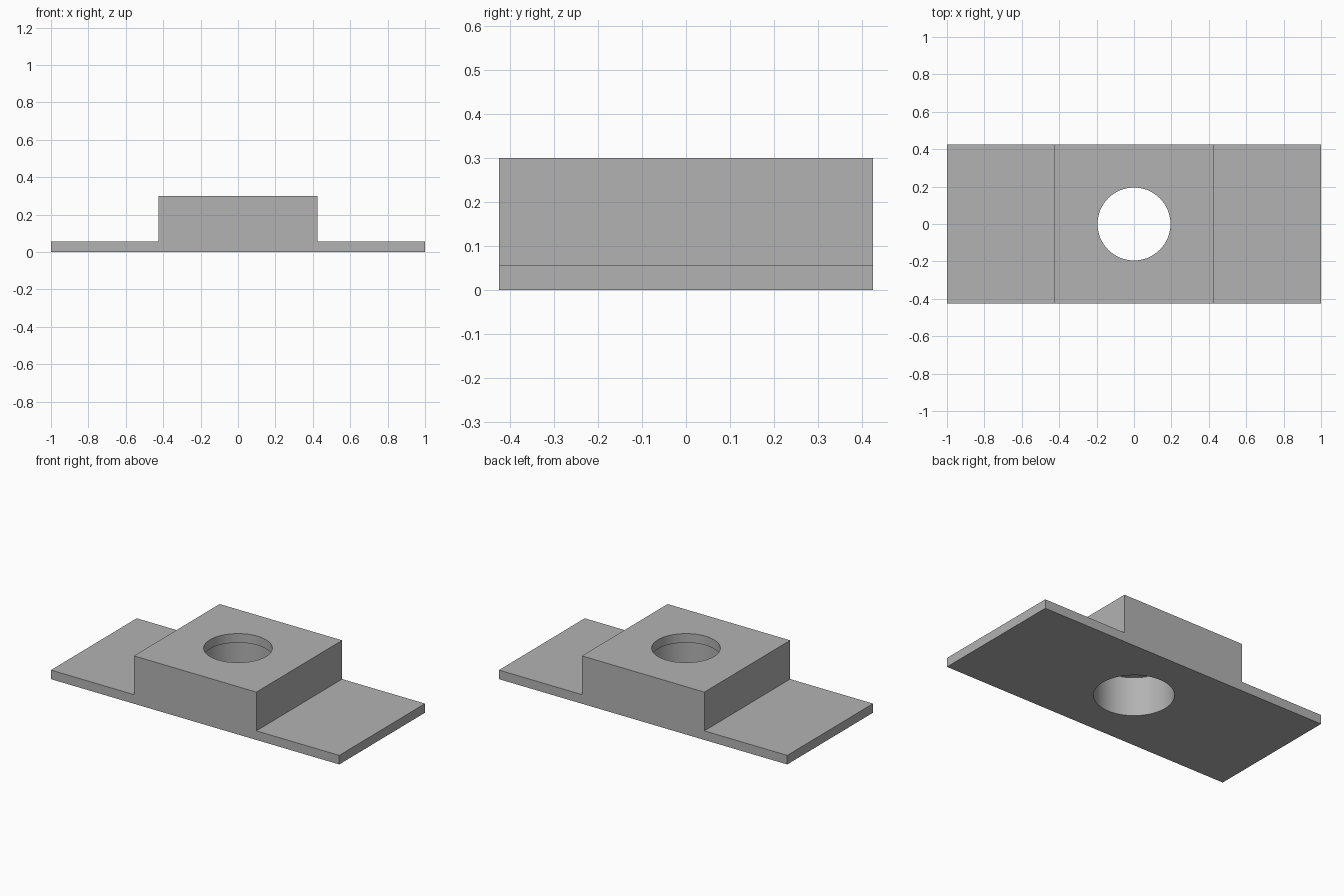
import bpy
import bmesh
from math import tau
from mathutils import Matrix, Vector

LENGTH, WIDTH, HEIGHT = 2.0, 0.85, 0.3
THICK = 0.057            # flange and top lip thickness
BLOCK = 0.425            # half width of the raised block
LIP_R, BORE_R = 0.195, 0.225

default = bpy.data.objects.get("Cube")
if default:
    bpy.data.objects.remove(default, do_unlink=True)

# Material
grey = bpy.data.materials.new("plain grey")
grey.use_nodes = True
colour = (0.45, 0.45, 0.45, 1)
grey.diffuse_color = colour
grey.node_tree.nodes["Principled BSDF"].inputs["Base Color"].default_value = colour


def make_object(name, bm):
    bmesh.ops.recalc_face_normals(bm, faces=bm.faces[:])
    mesh = bpy.data.meshes.new(name)
    bm.to_mesh(mesh)
    bm.free()
    mesh.materials.append(grey)
    obj = bpy.data.objects.new(name, mesh)
    bpy.context.collection.objects.link(obj)
    return obj


# Flanged block: stepped profile extruded front to back
half = [(LENGTH / 2, 0), (LENGTH / 2, THICK), (BLOCK, THICK), (BLOCK, HEIGHT)]
profile = half + [(-x, z) for x, z in reversed(half)]
bm = bmesh.new()
face = bm.faces.new([bm.verts.new((x, -WIDTH / 2, z)) for x, z in profile])
swept = bmesh.ops.extrude_face_region(bm, geom=[face])["geom"]
bmesh.ops.translate(bm, vec=Vector((0, WIDTH, 0)),
                    verts=[v for v in swept if isinstance(v, bmesh.types.BMVert)])
body = make_object("flanged_block", bm)

# Stepped bore: wide from below, narrower through the top lip
bm = bmesh.new()
outline = [(0, -0.1), (BORE_R, -0.1), (BORE_R, HEIGHT - THICK),
           (LIP_R, HEIGHT - THICK), (LIP_R, HEIGHT + 0.1), (0, HEIGHT + 0.1)]
verts = [bm.verts.new((r, 0, z)) for r, z in outline]
edges = [bm.edges.new(pair) for pair in zip(verts, verts[1:])]
bmesh.ops.spin(bm, geom=verts + edges, cent=(0, 0, 0), axis=(0, 0, 1),
               angle=tau, steps=64, use_duplicate=False)
bmesh.ops.remove_doubles(bm, verts=bm.verts[:], dist=0.0001)
cutter = make_object("bore_cutter", bm)
cutter.hide_render = True

# Cut the bore, then drop the cutter
cut = body.modifiers.new("bore", "BOOLEAN")
cut.operation = "DIFFERENCE"
cut.solver = "EXACT"
cut.object = cutter
bpy.ops.object.select_all(action="DESELECT")
body.select_set(True)
bpy.context.view_layer.objects.active = body
bpy.ops.object.modifier_apply(modifier=cut.name)
bpy.data.objects.remove(cutter, do_unlink=True)
bpy.ops.object.shade_smooth_by_angle(angle=0.5)
